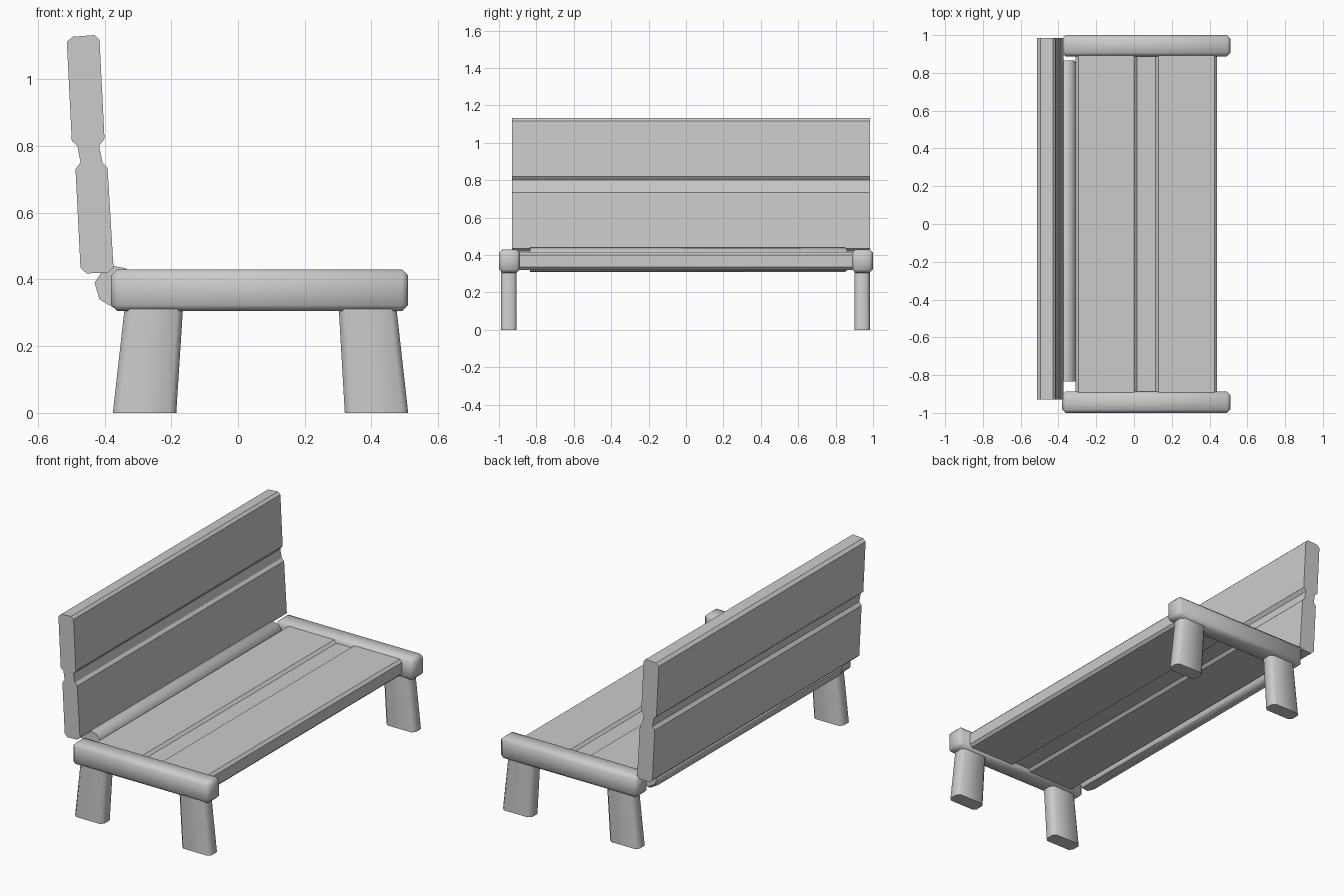
import bpy, bmesh
from math import radians

if "Cube" in bpy.data.objects:
    bpy.data.objects.remove(bpy.data.objects["Cube"])


def make(name, bm, bevel=0.0, smooth=False):
    bmesh.ops.recalc_face_normals(bm, faces=bm.faces)
    me = bpy.data.meshes.new(name)
    bm.to_mesh(me)
    bm.free()
    ob = bpy.data.objects.new(name, me)
    bpy.context.collection.objects.link(ob)
    bpy.ops.object.select_all(action='DESELECT')
    bpy.context.view_layer.objects.active = ob
    ob.select_set(True)
    if bevel:
        mod = ob.modifiers.new("edge_bevel", 'BEVEL')
        mod.width = bevel
        mod.segments = 1
        mod.limit_method = 'ANGLE'
        bpy.ops.object.modifier_apply(modifier=mod.name)
    if smooth:
        bpy.ops.object.shade_smooth_by_angle(angle=radians(50))
    return ob


def extrude_xz(profile, y0, y1):
    """Sweep an x-z outline along y."""
    bm = bmesh.new()
    a = [bm.verts.new((x, y0, z)) for x, z in profile]
    b = [bm.verts.new((x, y1, z)) for x, z in profile]
    bm.faces.new(a)
    bm.faces.new(b[::-1])
    n = len(a)
    for i in range(n):
        bm.faces.new((a[i], a[(i + 1) % n], b[(i + 1) % n], b[i]))
    return bm


# backrest: two leaning boards joined by a thin strip
back = [(-.513, 1.112), (-.495, 1.127), (-.43, 1.132), (-.415, 1.118),
        (-.40, .821), (-.416, .80), (-.406, .75), (-.391, .735),
        (-.373, .435), (-.391, .42), (-.454, .418), (-.472, .435),
        (-.487, .731), (-.472, .75), (-.481, .80), (-.498, .815)]
make("backrest", extrude_xz(back, -.93, .985))

# seat: two flat boards joined by a thin strip
top = [(-.31, .40), (-.295, .415), (0, .415), (.016, .40),
       (.115, .40), (.13, .415), (.425, .415), (.44, .40)]
under = [(x, .735 - z) for x, z in reversed(top)]
make("seat", extrude_xz(top + under, -.895, .895))

# rear beam under the backrest, with tapered ends
beam = [(-.43, .39), (-.415, .34), (-.364, .31), (-.325, .315), (-.305, .35),
        (-.31, .405), (-.335, .433), (-.373, .44), (-.41, .42)]
bm = extrude_xz(beam, -.82, .85)
for f in [f for f in bm.faces if len(f.verts) > 4]:
    sign = 1 if f.calc_center_median().y > 0 else -1
    c = f.calc_center_median()
    bmesh.ops.inset_individual(bm, faces=[f], thickness=.012)
    for v in f.verts:
        v.co.y += .015 * sign
make("rear_beam", bm, smooth=True)

# side rails and tapered, splayed legs
legs = {"rear": ((-.375, -.185), (-.34, -.165)),
        "front": ((.32, .51), (.302, .475))}
for side, r0, r1, l0, l1 in (("left", -1, -.888, -.99, -.905),
                             ("right", .888, 1, .90, .983)):
    rail = [(-.38, .305), (.51, .305), (.51, .43), (-.38, .43)]
    make(side + "_rail", extrude_xz(rail, r0, r1), .018, True)
    for pos, ((b0, b1), (t0, t1)) in legs.items():
        bm = extrude_xz([(b0, 0), (b1, 0), (t1, .312), (t0, .312)], l0, l1)
        upright = [e for e in bm.edges
                   if abs(e.verts[0].co.z - e.verts[1].co.z) > .2]
        bmesh.ops.bevel(bm, geom=upright, offset=.018, segments=1,
                        affect='EDGES')
        make(f"{side}_{pos}_leg", bm, 0, True)
